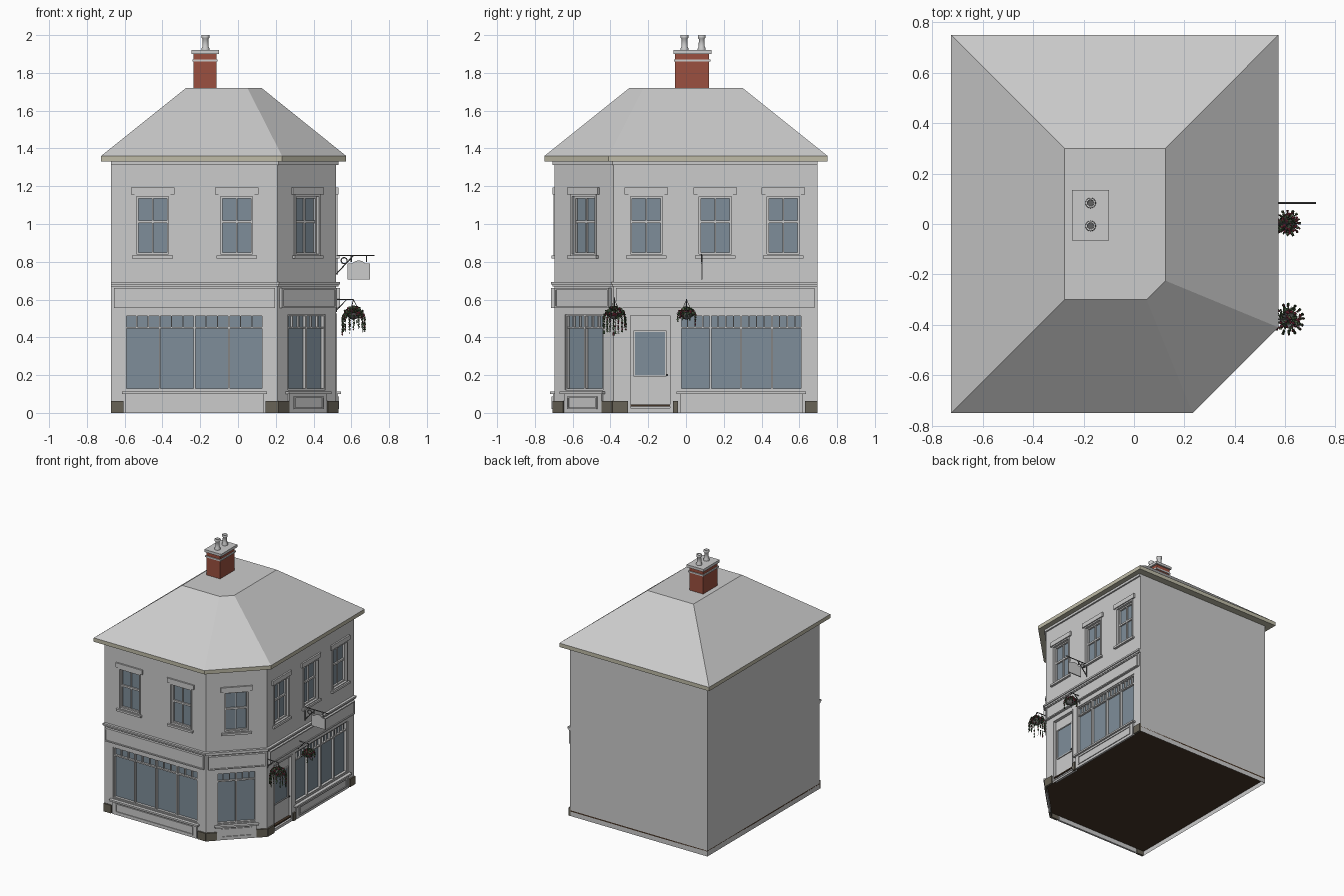
import bpy, bmesh, math, random
from mathutils import Matrix, Vector, Euler

if "Cube" in bpy.data.objects:
    bpy.data.objects.remove(bpy.data.objects["Cube"])

random.seed(4)
parts = {}


def material(name, rgb):
    m = bpy.data.materials.new(name)
    m.diffuse_color = (*rgb, 1)
    m.use_nodes = True
    m.node_tree.nodes["Principled BSDF"].inputs["Base Color"].default_value = m.diffuse_color
    return m


GLASS = material("glass", (.21, .27, .32))
BRICK = material("brick", (.33, .08, .05))
STONE = material("dark_stone", (.14, .125, .095))
TRIM = material("eaves_paint", (.52, .5, .39))
FLOOR = material("floor_brown", (.06, .035, .02))
LEAF = material("leaf", (.06, .10, .05))
BLOOM = material("bloom", (.35, .04, .08))
IRON = material("iron", (.12, .12, .12))


def part(name, mat=None):
    if name not in parts:
        parts[name] = (bmesh.new(), mat)
    return parts[name][0]


def box(name, u, v, z, mat=None, M=Matrix()):
    """Box from ranges u, v, z in the frame M, added to the named part."""
    size = Matrix.Diagonal((u[1] - u[0], v[1] - v[0], z[1] - z[0], 1))
    mid = Matrix.Translation(((u[0] + u[1]) / 2, (v[0] + v[1]) / 2, (z[0] + z[1]) / 2))
    bmesh.ops.create_cube(part(name, mat), size=1, matrix=M @ mid @ size)


def loft(name, low, z0, high, z1, mat=None):
    bm = part(name, mat)
    a = [bm.verts.new((x, y, z0)) for x, y in low]
    b = [bm.verts.new((x, y, z1)) for x, y in high]
    bm.faces.new(a[::-1])
    bm.faces.new(b)
    for i in range(len(a)):
        j = (i + 1) % len(a)
        bm.faces.new((a[i], a[j], b[j], b[i]))


def frame(name, u, z, w, v, M):
    """Rectangular frame of bar width w lying inside u, z."""
    for e in ((u[0], u[0] + w), (u[1] - w, u[1])):
        box(name, e, v, z, M=M)
    for e in ((z[0], z[0] + w), (z[1] - w, z[1])):
        box(name, (u[0] + w, u[1] - w), v, e, M=M)


def tube(name, paths, r, mat=None):
    cu = bpy.data.curves.new(name, 'CURVE')
    cu.dimensions, cu.bevel_depth, cu.bevel_resolution = '3D', r, 1
    cu.use_fill_caps = True
    for p in paths:
        s = cu.splines.new('POLY')
        s.points.add(len(p) - 1)
        for q, c in zip(s.points, p):
            q.co = (*c, 1)
    ob = bpy.data.objects.new(name, cu)
    bpy.context.collection.objects.link(ob)
    if mat:
        cu.materials.append(mat)


# Walls: flat sheets with window and door openings and their reveals
H, D = 1.335, .03
X0, X1, CX, Y, CY = -.672, .52, .21, .695, -.385


def wall(a, b, holes):
    a, b = Vector((*a, 0)), Vector((*b, 0))
    L, d = (b - a).length, (b - a).normalized()
    n = d.cross(Vector((0, 0, 1)))
    M = Matrix.Translation(a) @ Matrix((d, n, (0, 0, 1))).transposed().to_4x4()
    bm = part("walls")
    us = sorted({0, L, *[x for h in holes for x in h[:2]]})
    zs = sorted({0, H, *[x for h in holes for x in h[2:]]})
    quad = lambda pts: bm.faces.new([bm.verts.new(M @ Vector(p)) for p in pts])
    for u0, u1 in zip(us, us[1:]):
        for z0, z1 in zip(zs, zs[1:]):
            cu, cz = (u0 + u1) / 2, (z0 + z1) / 2
            if not any(h[0] < cu < h[1] and h[2] < cz < h[3] for h in holes):
                quad([(u0, 0, z0), (u1, 0, z0), (u1, 0, z1), (u0, 0, z1)])
    for u0, u1, z0, z1 in holes:
        c = [(u0, z0), (u1, z0), (u1, z1), (u0, z1)]
        for (p, q), (r, s) in zip(c, c[1:] + c[:1]):
            quad([(p, 0, q), (r, 0, s), (r, -D, s), (p, -D, q)])
    return M, L


def sash_window(M, c):
    u, z = (c - .085, c + .085), (.84, 1.145)
    box("window_glass", u, (-D - .004, -D + .004), z, GLASS, M)
    frame("sash_frames", u, z, .01, (-D, -.012), M)
    box("sash_frames", (c - .004, c + .004), (-D, -.016), z, M=M)
    box("sash_frames", u, (-D, -.014), (1.005, 1.019), M=M)
    frame("architraves", (u[0] - .01, u[1] + .01), (.83, 1.155), .01, (-.005, .006), M)
    box("upper_sills", (c - .108, c + .108), (-.01, .018), (.818, .834), M=M)
    box("lintels", (c - .115, c + .115), (-.005, .012), (1.157, 1.192), M=M)


def shop_window(M, u, n, small):
    z, w = (.12, .52), u[1] - u[0]
    box("shop_glass", u, (-D - .004, -D + .004), z, GLASS, M)
    frame("shop_frames", u, z, .008, (-D, -.006), M)
    box("shop_frames", u, (-D, -.01), (.446, .456), M=M)
    for i in range(1, n):
        c = u[0] + w * i / n
        box("shop_frames", (c - .005, c + .005), (-D, -.006), z, M=M)
    for i in range(1, n * small):
        c = u[0] + w * i / n / small
        box("shop_frames", (c - .003, c + .003), (-D, -.012), (.456, z[1]), M=M)
    box("shop_sills", (u[0] - .018, u[1] + .018), (-.01, .025), (.1, .113), M=M)
    box("stall_risers", (u[0], u[1]), (-.005, .01), (0, .1), M=M)
    frame("stall_risers", (u[0] + .03, u[1] - .03), (.02, .088), .008, (.005, .016), M)


def facade(a, b, sashes, shop, n, small, plinths, door=None):
    holes = [(c - .085, c + .085, .84, 1.145) for c in sashes] + [(*shop, .12, .52)]
    if door:
        holes.append((*door, .015, .525))
    M, L = wall(a, b, holes)
    for c in sashes:
        sash_window(M, c)
    shop_window(M, shop, n, small)
    for p in plinths:
        box("plinth_blocks", p, (-.005, .012), (0, .062), STONE, M)
    # sign board, left blank
    box("sign_boards", (.015, L - .015), (-.005, .012), (.556, .66), M=M)
    frame("sign_boards", (.015, L - .015), (.556, .66), .009, (.005, .019), M)
    return M


front = facade((X0, -Y), (CX, -Y), (.22, .665), (.075, .807), 4, 3,
               ((0, .065), (.817, .886)))
corner = facade((CX, -Y), (X1, CY), (.219,), (.078, .36), 2, 3,
                ((-.004, .075), (.363, .442)))
DOOR = (.08, .31)
side = facade((X1, CY), (X1, Y), (.175, .54, .9), (.352, 1.002), 4, 4,
              ((-.004, .078), (.315, .342), (1.015, 1.08)), DOOR)
wall((X1, Y), (X0, Y), [])
wall((X0, Y), (X0, -Y), [])

# Door with glazed upper panel
box("door", DOOR, (-D - .005, -D + .01), (.015, .525), M=side)
frame("door_frame", DOOR, (.015, .525), .01, (-D, .004), side)
box("door_glass", (.115, .275), (-.022, -.017), (.2, .43), GLASS, side)
frame("door_frame", (.108, .282), (.193, .437), .008, (-.022, -.012), side)
box("door_handle", (.279, .289), (-.02, -.002), (.196, .206), IRON, side)


# Mouldings that wrap the three street faces
def band(name, d, z0, z1):
    k = d * math.tan(math.pi / 8)
    pts = [(X0, -Y - d), (CX + k, -Y - d), (X1 + d, CY - k), (X1 + d, Y),
           (X1 - .01, Y), (X1 - .01, CY), (CX, -Y + .01), (X0, -Y + .01)]
    loft(name, pts, z0, pts, z1)


band("shop_cornice", .012, .668, .68)
band("shop_cornice", .02, .68, .693)
band("eaves_moulding", .012, 1.312, 1.332)

# Floor and roof
base = [(X0, -Y), (CX, -Y), (X1, CY), (X1, Y), (X0, Y)]
loft("floor", base, .035, base, .045, FLOOR)
eave = [(-.725, -.75), (.233, -.75), (.573, -.41), (.573, .75), (-.725, .75)]
crown = [(-.275, -.3), (.05, -.3), (.125, -.225), (.125, .3), (-.275, .3)]
loft("eaves_board", eave, 1.33, eave, 1.36, TRIM)
loft("roof", eave, 1.36, crown, 1.72)

# Chimney
box("chimney_stack", (-.235, -.115), (-.057, .123), (1.7, 1.9), BRICK)
box("chimney_bands", (-.241, -.109), (-.063, .129), (1.86, 1.872))
box("chimney_bands", (-.245, -.1), (-.066, .135), (1.9, 1.92))
for y in (-.008, .083):
    bm = part("chimney_pots")
    prof = [(.021, 1.92), (.021, 1.93), (.016, 1.94), (.015, 1.98), (.02, 1.985),
            (.02, 2.0), (.013, 2.0), (.011, 1.94)]
    vs = [bm.verts.new((-.172 + r, y, z)) for r, z in prof]
    es = [bm.edges.new(e) for e in zip(vs, vs[1:])]
    bmesh.ops.spin(bm, geom=vs + es, cent=(-.172, y, 0), axis=(0, 0, 1),
                   angle=math.tau, steps=16, use_merge=True)
    bmesh.ops.create_circle(part("pot_openings", IRON), cap_ends=True, segments=16, radius=.013,
                            matrix=Matrix.Translation((-.172, y, 1.97)))

# Hanging sign and scroll bracket
sy = .083
ring = lambda cx, cz, r: [(cx + r * math.cos(i * math.tau / 16), sy, cz + r * math.sin(i * math.tau / 16))
                          for i in range(17)]
tube("sign_bracket", [[(.52, sy, .834), (.722, sy, .834)], [(.52, sy, .735), (.61, sy, .832)],
                      ring(.562, .806, .016), [(.524, sy, .73), (.524, sy, .84)],
                      [(.6, sy, .834), (.6, sy, .8)], [(.68, sy, .834), (.68, sy, .8)]], .0035, IRON)
box("hanging_sign", (.58, .7), (sy - .004, sy + .004), (.705, .79))
part("hanging_sign")
bmesh.ops.create_cone(part("hanging_sign"), cap_ends=True, segments=20, radius1=.045, radius2=.045, depth=.008,
                      matrix=Matrix.Translation((.64, sy, .762)) @ Matrix.Rotation(math.pi / 2, 4, 'X'))


# Hanging flower baskets
def leaf(p, s):
    R = Euler([random.uniform(0, 6.28) for _ in range(3)]).to_matrix().to_4x4()
    bmesh.ops.create_grid(part("basket_leaves", LEAF), x_segments=1, y_segments=1, size=s,
                          matrix=Matrix.Translation(p) @ R)


def bloom(p, s):
    bmesh.ops.create_icosphere(part("basket_blooms", BLOOM), subdivisions=1, radius=s,
                               matrix=Matrix.Translation(p))


def basket(x, y, low, R):
    bm = part("basket_bowls", IRON)
    g = bmesh.ops.create_uvsphere(bm, u_segments=14, v_segments=8, radius=.036,
                                  matrix=Matrix.Translation((x, y, .53)))
    bmesh.ops.delete(bm, geom=[v for v in g['verts'] if v.co.z > .532], context='VERTS')
    chains = [[(x, y, .6), (x + .035 * math.cos(t), y + .035 * math.sin(t), .53)] for t in (0, 2.1, 4.2)]
    tube("basket_chains", chains, .0012, IRON)
    tube("basket_bracket", [[(.52, y, .6), (x, y, .6)], [(.522, y, .545), (.575, y, .6)],
                            [(.522, y, .535), (.522, y, .61)]], .003, IRON)
    for i in range(170):
        t, e = random.uniform(0, math.tau), random.uniform(-.6, 1.57)
        r = R * random.uniform(.6, 1)
        p = Vector((x + r * math.cos(t) * math.cos(e), y + r * math.sin(t) * math.cos(e),
                    .528 + .7 * r * math.sin(e)))
        if i % 5 == 0:
            bloom(p, .006)
        else:
            leaf(p, .006)
    for i in range(16):
        t, z = i * math.tau / 16 + random.uniform(-.1, .1), .54
        end, r = low + random.uniform(0, .06), R * .85
        while z > end:
            r = min(r + .003, R * 1.15)
            p = Vector((x + r * math.cos(t), y + r * math.sin(t), z))
            leaf(p, .005)
            if random.random() < .25:
                bloom(p, .0045)
            z -= .009


basket(.612, -.378, .41, .052)
basket(.61, .003, .465, .044)

# Turn collected parts into objects
for name, (bm, mat) in parts.items():
    if name == "walls":
        bmesh.ops.remove_doubles(bm, verts=bm.verts, dist=1e-5)
    else:
        bmesh.ops.recalc_face_normals(bm, faces=bm.faces)
    me = bpy.data.meshes.new(name)
    bm.to_mesh(me)
    bm.free()
    if mat:
        me.materials.append(mat)
    ob = bpy.data.objects.new(name, me)
    bpy.context.collection.objects.link(ob)
    if name in ("chimney_pots", "basket_bowls"):
        me.shade_smooth()
